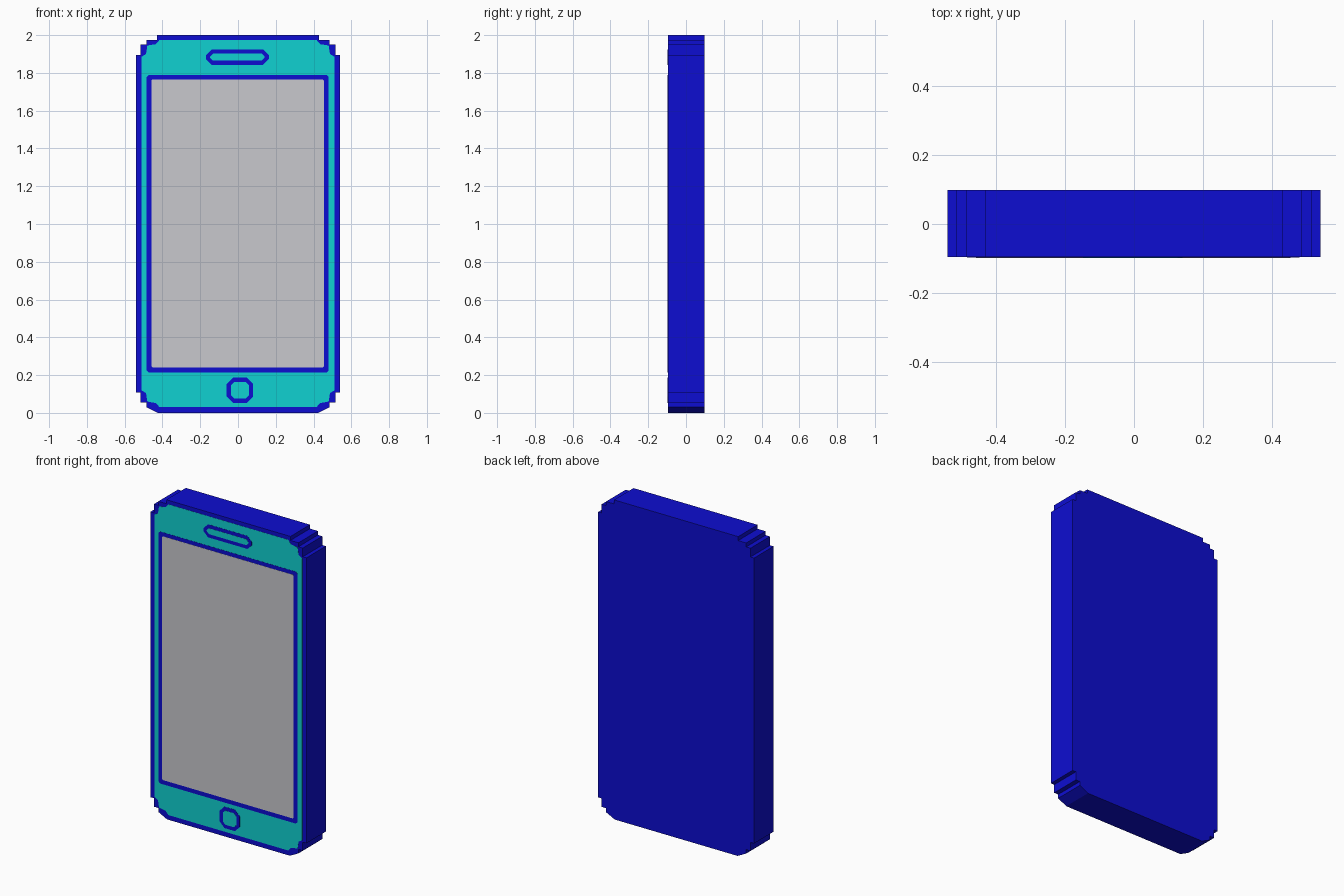
import bpy, bmesh

if "Cube" in bpy.data.objects:
    bpy.data.objects.remove(bpy.data.objects["Cube"])


def material(name, rgb):
    m = bpy.data.materials.new(name)
    m.diffuse_color = (*rgb, 1)
    m.use_nodes = True
    m.node_tree.nodes["Principled BSDF"].inputs["Base Color"].default_value = m.diffuse_color
    return m


BLUE = material("deep blue", (0.004, 0.004, 0.64))
TEAL = material("turquoise", (0.005, 0.64, 0.64))
GREY = material("screen grey", (0.58, 0.58, 0.61))


def plate(name, outline, front, back, mat):
    """Extrude an x-z outline between two y depths."""
    bm = bmesh.new()
    face = bm.faces.new([bm.verts.new((x, front, z)) for x, z in outline])
    ext = bmesh.ops.extrude_face_region(bm, geom=[face])
    for v in ext["geom"]:
        if isinstance(v, bmesh.types.BMVert):
            v.co.y = back
    bmesh.ops.recalc_face_normals(bm, faces=bm.faces)
    me = bpy.data.meshes.new(name)
    bm.to_mesh(me)
    bm.free()
    me.materials.append(mat)
    ob = bpy.data.objects.new(name, me)
    bpy.context.collection.objects.link(ob)
    return ob


def mirrored(half):
    """Complete a right-hand profile (bottom to top) with its mirror image."""
    return half + [(-x, z) for x, z in reversed(half)]


def chamfered(x0, x1, z0, z1, c):
    """Rectangle with cut corners."""
    return [(x0 + c, z0), (x1 - c, z0), (x1, z0 + c), (x1, z1 - c),
            (x1 - c, z1), (x0 + c, z1), (x0, z1 - c), (x0, z0 + c)]


# Case with stepped corners
plate("case", mirrored([
    (0.425, 0), (0.485, 0.03), (0.485, 0.055), (0.515, 0.055), (0.515, 0.108),
    (0.54, 0.108), (0.54, 1.895), (0.515, 1.895), (0.515, 1.95),
    (0.485, 1.95), (0.485, 1.975), (0.43, 1.975), (0.43, 2.0)]),
    -0.095, 0.098, BLUE)

# Turquoise face, one step inside the case outline
plate("face_panel", mirrored([
    (0.415, 0.03), (0.435, 0.052), (0.48, 0.06), (0.487, 0.105),
    (0.512, 0.12), (0.512, 1.885), (0.487, 1.9), (0.48, 1.945),
    (0.435, 1.952), (0.415, 1.975)]),
    -0.096, -0.09, TEAL)

# Screen with blue surround
plate("screen_frame", chamfered(-0.484, 0.48, 0.213, 1.79, 0.012),
      -0.097, -0.09, BLUE)
plate("screen", chamfered(-0.458, 0.454, 0.24, 1.766, 0.006),
      -0.098, -0.092, GREY)

# Earpiece and home button drawn as blue rings
for name, (x0, x1, z0, z1), c, w in (
        ("earpiece", (-0.17, 0.163, 1.843, 1.924), 0.03, 0.022),
        ("home_button", (-0.06, 0.08, 0.053, 0.187), 0.034, 0.023)):
    plate(name + "_ring", chamfered(x0, x1, z0, z1, c), -0.097, -0.09, BLUE)
    plate(name + "_centre",
          chamfered(x0 + w, x1 - w, z0 + w, z1 - w, c * 0.5),
          -0.098, -0.092, TEAL)
